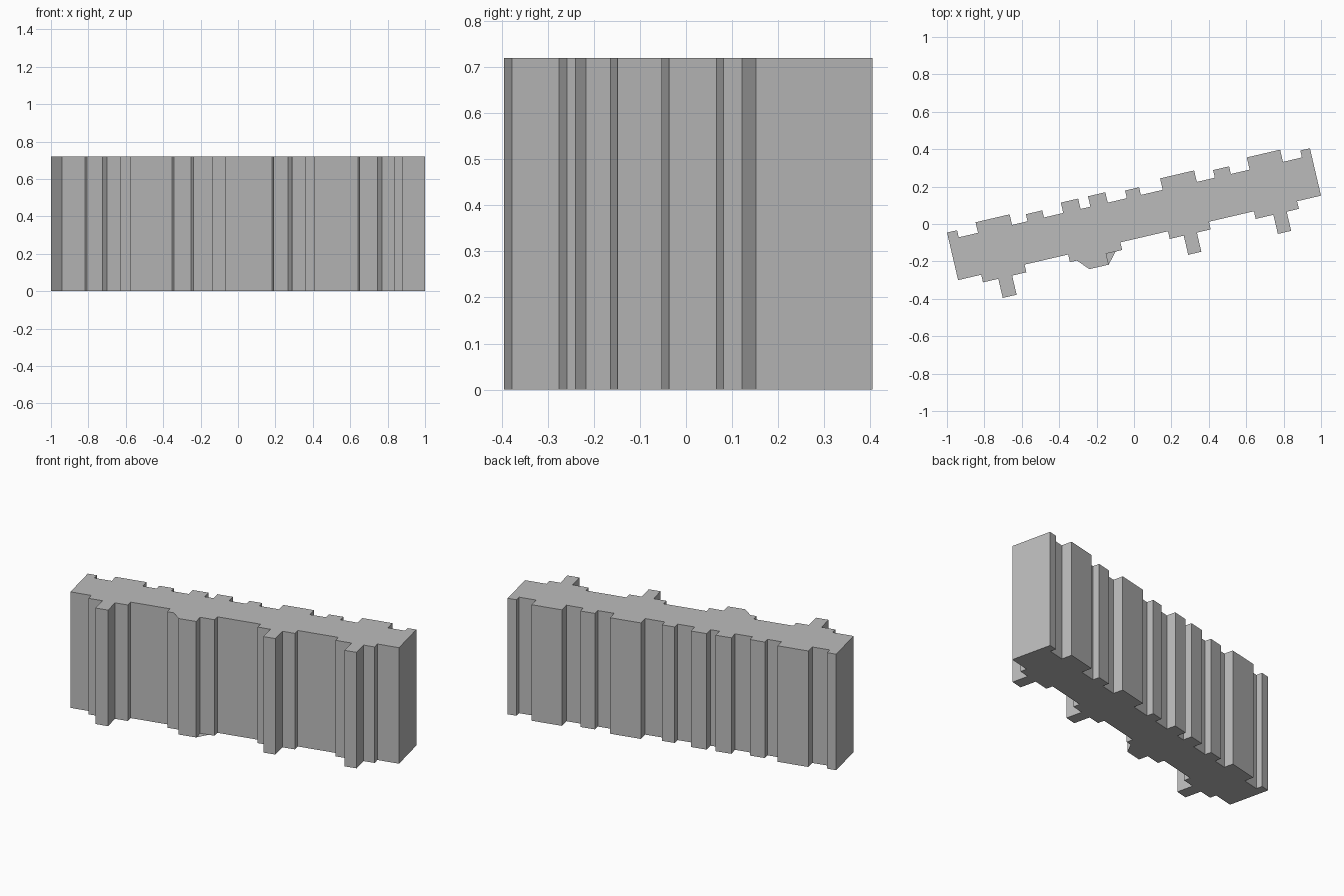
import bpy, bmesh, math
from mathutils import Matrix

cube = bpy.data.objects.get("Cube")
if cube:
    bpy.data.objects.remove(cube, do_unlink=True)

HEIGHT = 0.72
ANGLE = math.radians(13.1)
LEFT, RIGHT = -0.984, 1.008
FRONT, BACK = -0.079, 0.143

# One flat grey for the whole building
grey = bpy.data.materials.new("plain grey")
grey.use_nodes = True
colour = (0.5, 0.5, 0.5, 1)
grey.diffuse_color = colour
grey.node_tree.nodes["Principled BSDF"].inputs["Base Color"].default_value = colour


def stepped_side(base, steps):
    """Walk one wall from left to right, stepping out to each bay's depth."""
    points = [(LEFT, base)]
    for start, end, depth in steps:
        points += [(start, points[-1][1]), (start, depth), (end, depth), (end, base)]
    points.append((RIGHT, points[-1][1]))
    clean = []
    for p in points:
        if not clean or math.dist(p, clean[-1]) > 1e-5:
            clean.append(p)
    return clean


# Front bays: broad shallow bay with a narrow projecting pier in each
front_bays = [(-0.857, -0.773, -0.697, -0.619, -0.226),
              (-0.380, -0.287, -0.181, -0.093, -0.181),
              (0.168, 0.245, 0.317, 0.393, -0.226),
              (0.640, 0.737, 0.810, 0.877, -0.226)]
front_steps = []
for a, b, c, d, depth in front_bays:
    front_steps += [(a, b, -0.121), (b, c, depth), (c, d, -0.121)]

# Back bays and the two corner piers
back_steps = [(LEFT, -0.929, 0.182), (-0.823, -0.636, 0.201),
              (-0.551, -0.461, 0.182), (-0.355, -0.260, 0.200),
              (-0.206, -0.111, 0.200), (-0.006, 0.071, 0.185),
              (0.191, 0.378, 0.206), (0.477, 0.565, 0.185),
              (0.668, 0.851, 0.210), (0.955, RIGHT, 0.181)]

outline = stepped_side(FRONT, front_steps)
back = stepped_side(BACK, back_steps)
outline += back[1:-1][::-1]      # corner piers already end the back wall

# Extrude the outline into the block and turn it
bm = bmesh.new()
floor = bm.faces.new([bm.verts.new((x, y, 0)) for x, y in outline])
result = bmesh.ops.extrude_face_region(bm, geom=[floor], use_keep_orig=True)
top = [v for v in result["geom"] if isinstance(v, bmesh.types.BMVert)]
bmesh.ops.translate(bm, verts=top, vec=(0, 0, HEIGHT))
bmesh.ops.recalc_face_normals(bm, faces=bm.faces[:])
bmesh.ops.rotate(bm, verts=bm.verts[:], matrix=Matrix.Rotation(ANGLE, 3, 'Z'))

mesh = bpy.data.meshes.new("building_block")
bm.to_mesh(mesh)
bm.free()
mesh.materials.append(grey)
block = bpy.data.objects.new("building_block", mesh)
bpy.context.collection.objects.link(block)
